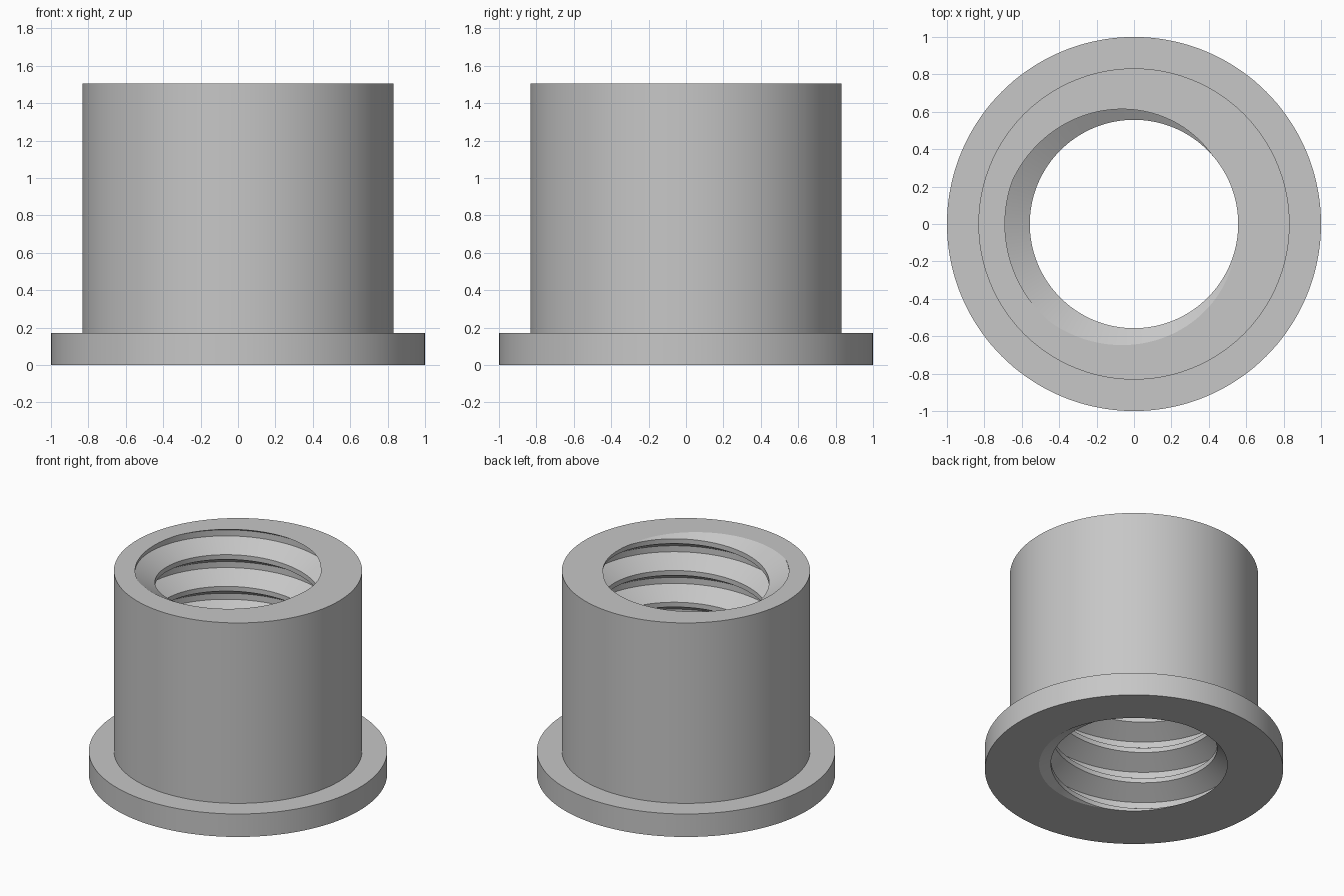
import bpy, bmesh, math

if "Cube" in bpy.data.objects:
    bpy.data.objects.remove(bpy.data.objects["Cube"])

HEIGHT, FLANGE_TOP = 1.505, 0.17
R_FLANGE, R_BARREL = 1.0, 0.832
R_CREST, R_ROOT = 0.557, 0.69
PITCH = HEIGHT / (6 + 150 / 360)
ROOT_HALF, CREST_HALF = 0.095, 0.075   # half flat widths, in pitches
SEGMENTS = 144


def thread_radius(u):
    """Bore radius at u pitches from the middle of a thread root."""
    d = abs((u + 0.5) % 1.0 - 0.5)
    t = (d - ROOT_HALF) / (0.5 - CREST_HALF - ROOT_HALF)
    return R_ROOT + (R_CREST - R_ROOT) * min(max(t, 0), 1)


def section(turn):
    """Closed (radius, z) outline of the bushing at one angle."""
    start = turn - 0.125               # right-handed helix
    knots = (-ROOT_HALF, ROOT_HALF, 0.5 - CREST_HALF, 0.5 + CREST_HALF)
    points = [(thread_radius(-start), 0.0)]
    for m in range(-2, 9):
        for k in knots:
            z = min(max((start + m + k) * PITCH, 0.0), HEIGHT)
            points.append((thread_radius(z / PITCH - start), z))
    points.append((thread_radius(HEIGHT / PITCH - start), HEIGHT))
    # barrel and flange outside
    points += [(R_BARREL, HEIGHT), (R_BARREL, FLANGE_TOP),
               (R_FLANGE, FLANGE_TOP), (R_FLANGE, 0.0)]
    return points


# Flanged bushing with a threaded bore, swept around z
bm = bmesh.new()
columns = []
for i in range(SEGMENTS + 1):
    a = 2 * math.pi * i / SEGMENTS
    columns.append([bm.verts.new((r * math.cos(a), r * math.sin(a), z))
                    for r, z in section(i / SEGMENTS)])
for left, right in zip(columns, columns[1:]):
    n = len(left)
    for j in range(n):
        k = (j + 1) % n
        bm.faces.new((left[j], right[j], right[k], left[k]))
bmesh.ops.remove_doubles(bm, verts=bm.verts, dist=1e-5)
bmesh.ops.recalc_face_normals(bm, faces=bm.faces)
mesh = bpy.data.meshes.new("threaded_flange_bushing")
bm.to_mesh(mesh)
bm.free()

bushing = bpy.data.objects.new("threaded_flange_bushing", mesh)
bpy.context.collection.objects.link(bushing)

# Plain grey
grey = bpy.data.materials.new("light_grey")
grey.diffuse_color = (0.57, 0.57, 0.57, 1)
grey.use_nodes = True
grey.node_tree.nodes["Principled BSDF"].inputs["Base Color"].default_value = grey.diffuse_color
mesh.materials.append(grey)

bpy.context.view_layer.objects.active = bushing
bushing.select_set(True)
bpy.ops.object.shade_smooth_by_angle(angle=math.radians(30))
